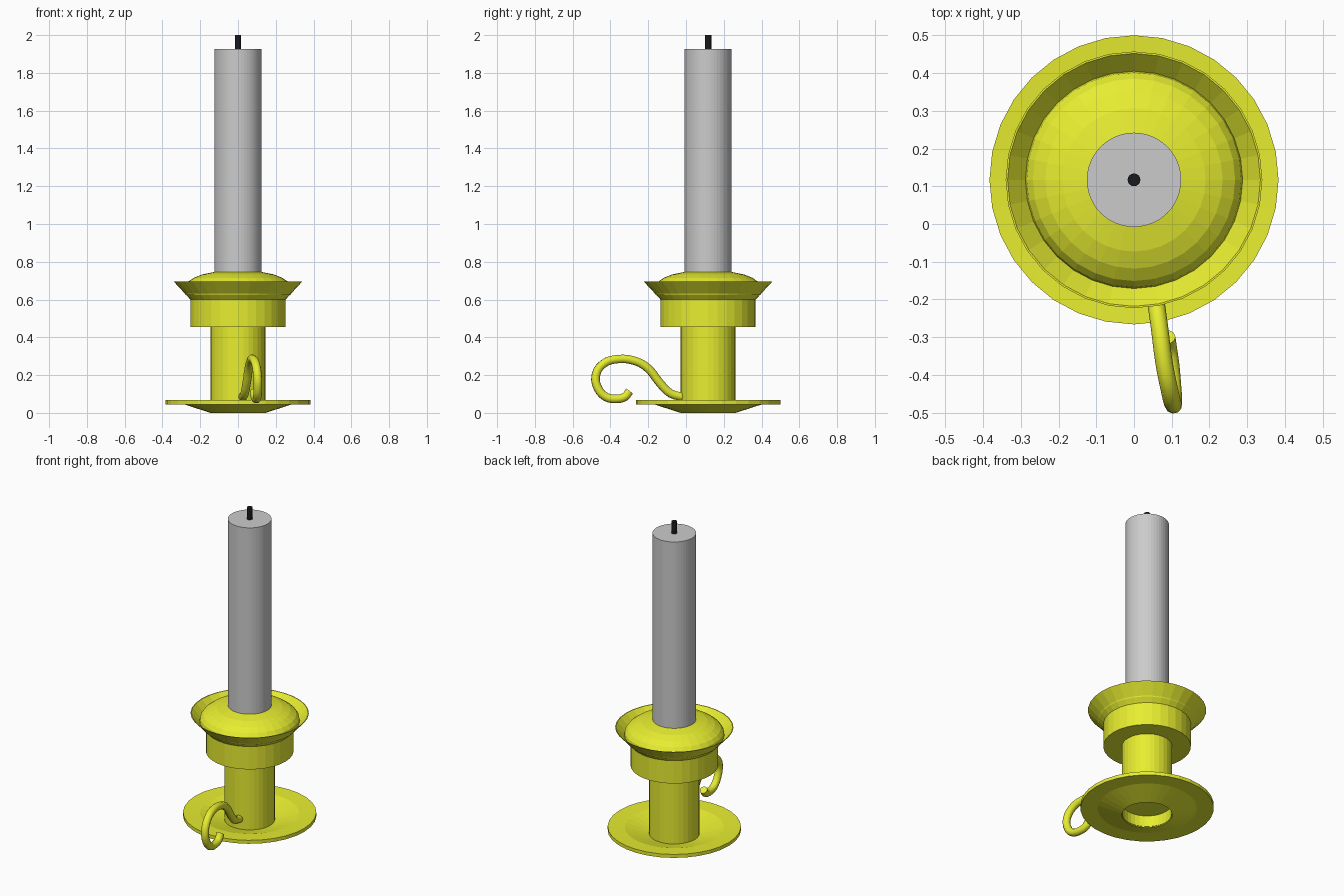
import bpy, bmesh, math

if "Cube" in bpy.data.objects:
    bpy.data.objects.remove(bpy.data.objects["Cube"])

AXIS_Y = 0.117


def material(name, color):
    m = bpy.data.materials.new(name)
    m.diffuse_color = (*color, 1)
    m.use_nodes = True
    m.node_tree.nodes["Principled BSDF"].inputs["Base Color"].default_value = m.diffuse_color
    return m


brass = material("yellow_brass", (0.8, 0.85, 0.03))
black = material("black_wick", (0.01, 0.01, 0.01))


def lathe(name, profile, mat=None, sides=32, closed=False):
    """Revolve (radius, z) points about the candle axis."""
    bm = bmesh.new()
    pts = profile + profile[:1] if closed else profile
    vs = [bm.verts.new((0, r, z)) for r, z in pts]
    es = [bm.edges.new(pair) for pair in zip(vs, vs[1:])]
    bmesh.ops.spin(bm, geom=vs + es, cent=(0, 0, 0), axis=(0, 0, 1),
                   angle=math.tau, steps=sides, use_duplicate=False)
    bmesh.ops.remove_doubles(bm, verts=bm.verts, dist=1e-5)
    bmesh.ops.recalc_face_normals(bm, faces=bm.faces)
    me = bpy.data.meshes.new(name)
    bm.to_mesh(me)
    bm.free()
    ob = bpy.data.objects.new(name, me)
    ob.location.y = AXIS_Y
    bpy.context.collection.objects.link(ob)
    if mat:
        me.materials.append(mat)
    return ob


# Base dish with a raised rim and open centre
lathe("base_dish", [(0.145, 0), (0.285, 0.045), (0.383, 0.045), (0.383, 0.067),
                    (0.285, 0.062), (0.145, 0.022)], brass, closed=True)

# Stem, recessed underneath
lathe("stem", [(0, 0.075), (0.142, 0.075), (0.142, 0.005), (0.145, 0.005),
               (0.145, 0.46), (0, 0.46)], brass)

# Cup with a thin flared lip
lathe("cup", [(0, 0.455), (0.252, 0.455), (0.252, 0.6), (0.34, 0.695),
              (0.335, 0.695), (0.25, 0.604), (0, 0.604)], brass)

# Domed cap inside the cup
lathe("dome", [(0.278, 0.625), (0.288, 0.648), (0.284, 0.67), (0.268, 0.692),
               (0.235, 0.715), (0.19, 0.733), (0.125, 0.746), (0, 0.75)], brass)

# Candle and wick
lathe("candle", [(0, 0.7), (0.125, 0.7), (0.125, 1.927), (0, 1.927)], sides=48)
lathe("wick", [(0, 1.9), (0.017, 1.9), (0.017, 2.0), (0, 2.0)], black, sides=16)

# Curled carrying handle
path = [(0.025, -0.02, 0.085), (0.035, -0.08, 0.102), (0.046, -0.14, 0.16),
        (0.057, -0.2, 0.235), (0.067, -0.27, 0.275), (0.08, -0.37, 0.284),
        (0.094, -0.44, 0.258), (0.103, -0.477, 0.2), (0.105, -0.467, 0.132),
        (0.102, -0.425, 0.085), (0.097, -0.37, 0.074), (0.09, -0.322, 0.086),
        (0.087, -0.3, 0.115)]
cu = bpy.data.curves.new("handle", "CURVE")
cu.dimensions = "3D"
cu.bevel_depth = 0.023
cu.bevel_resolution = 3
cu.resolution_u = 3
cu.use_fill_caps = True
sp = cu.splines.new("BEZIER")
sp.bezier_points.add(len(path) - 1)
for bp, co in zip(sp.bezier_points, path):
    bp.co = co
    bp.handle_left_type = bp.handle_right_type = "AUTO"
cu.materials.append(brass)
handle = bpy.data.objects.new("handle", cu)
bpy.context.collection.objects.link(handle)
bpy.context.view_layer.objects.active = handle
handle.select_set(True)
bpy.ops.object.convert(target="MESH")
bpy.ops.object.shade_smooth_by_angle(angle=math.radians(40))
